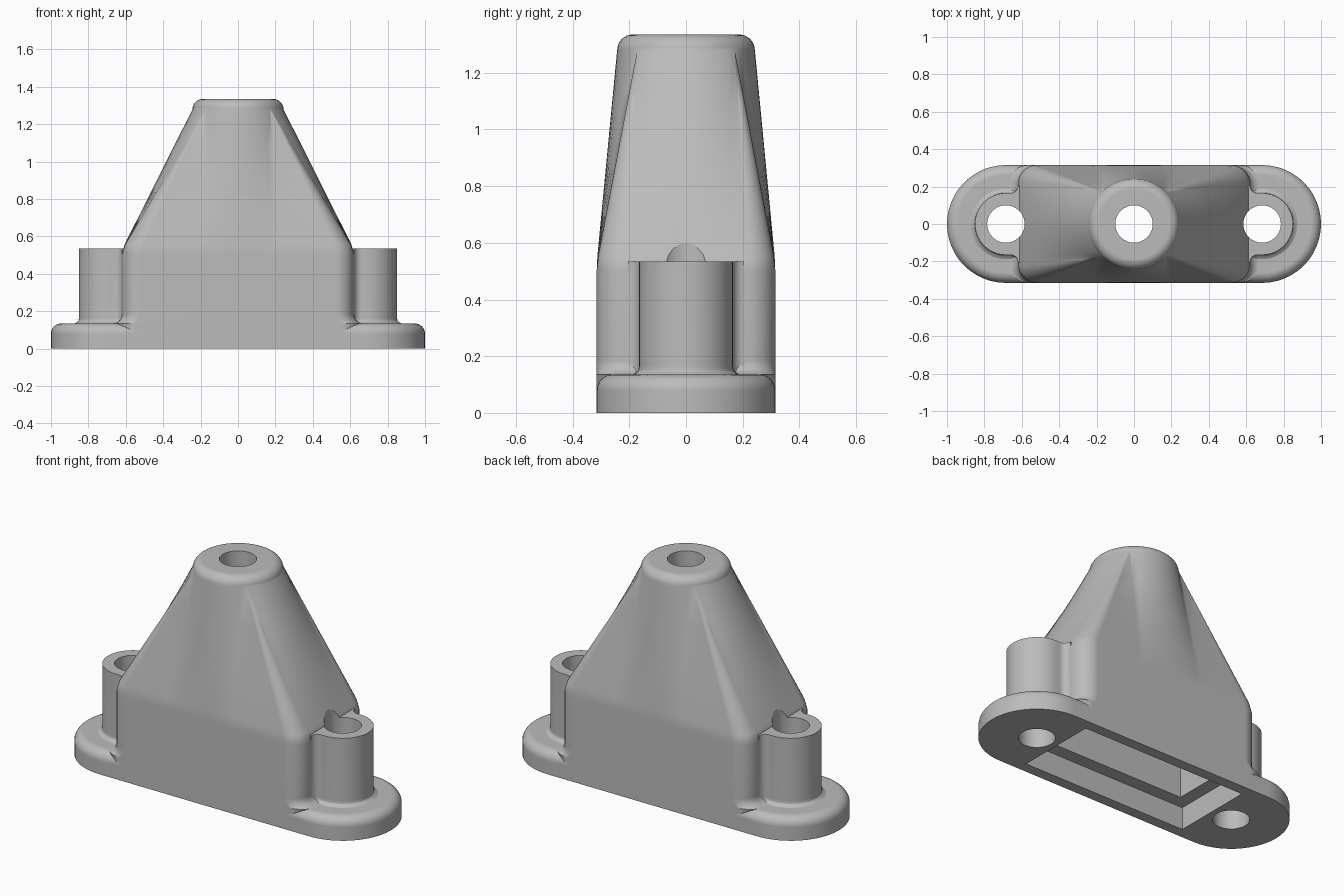
import bpy, bmesh
from math import sin, cos, pi, radians

if "Cube" in bpy.data.objects:
    bpy.data.objects.remove(bpy.data.objects["Cube"])

grey = bpy.data.materials.new("plain_grey")
grey.use_nodes = True
GREY = (0.5, 0.5, 0.5, 1)
grey.diffuse_color = GREY
grey.node_tree.nodes["Principled BSDF"].inputs["Base Color"].default_value = GREY


def loft(name, rings):
    """Closed solid through rings of equal point count, capped at both ends."""
    bm = bmesh.new()
    loops = [[bm.verts.new(p) for p in ring] for ring in rings]
    n = len(loops[0])
    for low, high in zip(loops, loops[1:]):
        for i in range(n):
            k = (i + 1) % n
            bm.faces.new((low[i], low[k], high[k], high[i]))
    bm.faces.new(loops[0][::-1])
    bm.faces.new(loops[-1])
    bmesh.ops.remove_doubles(bm, verts=bm.verts, dist=1e-5)
    bmesh.ops.recalc_face_normals(bm, faces=bm.faces)
    mesh = bpy.data.meshes.new(name)
    bm.to_mesh(mesh)
    bm.free()
    mesh.materials.append(grey)
    obj = bpy.data.objects.new(name, mesh)
    bpy.context.collection.objects.link(obj)
    return obj


def at(points, z):
    return [(x, y, z) for x, y in points]


def arc(cx, cy, r, a0, a1, n):
    return [(cx + r * cos(radians(a0 + (a1 - a0) * i / n)),
             cy + r * sin(radians(a0 + (a1 - a0) * i / n))) for i in range(n + 1)]


def box(name, hx, hy, z0, z1):
    outline = [(hx, hy), (-hx, hy), (-hx, -hy), (hx, -hy)]
    return loft(name, [at(outline, z0), at(outline, z1)])


def cylinder(name, x, r, z0, z1):
    outline = arc(x, 0, r, 0, 360, 48)[:-1]
    return loft(name, [at(outline, z0), at(outline, z1)])


def combine(target, other, operation):
    mod = target.modifiers.new(operation.lower(), 'BOOLEAN')
    mod.operation, mod.solver, mod.object = operation, 'EXACT', other
    bpy.context.view_layer.objects.active = target
    bpy.ops.object.modifier_apply(modifier=mod.name)
    bpy.data.objects.remove(other)


END = 0.685          # screw boss centre
WIDE = 0.315         # half width
FLOOR = 0.135        # flange thickness
STEPS = 8


# Flange: stadium with a rounded upper rim
def stadium(r):
    return arc(END, 0, r, -90, 90, 24) + arc(-END, 0, r, 90, 270, 24)


ROUND = 0.055
rings = [at(stadium(WIDE), 0)]
for i in range(STEPS + 1):
    a = pi / 2 * i / STEPS
    rings.append(at(stadium(WIDE - ROUND * (1 - cos(a))), FLOOR - ROUND * (1 - sin(a))))
mount = loft("mount_body", rings)

# Tower: rounded rectangle lofted to a circle; each entry pairs a wall point and a neck angle
HX, CORNER, SPLIT, N = 0.62, 0.1, 0.23, 6
pairs = [(HX, (WIDE - CORNER) * i / N, 45 * i / N) for i in range(N + 1)]
pairs += [(x, y, 45) for x, y in arc(HX - CORNER, WIDE - CORNER, CORNER, 0, 90, STEPS)[1:]]
pairs += [(SPLIT * (1 - i / N), WIDE, 45 + 45 * i / N) for i in range(N + 1)]


def full_turn(quarter):
    half = quarter + [(-x, y) for x, y in quarter[::-1]][1:]
    return half + [(-x, -y) for x, y in half][1:-1]


wall = full_turn([(x, y) for x, y, a in pairs])
unit = full_turn([(cos(radians(a)), sin(radians(a))) for x, y, a in pairs])
NECK, SHOULDER, NECK_Z, TIP = 0.243, 0.53, 1.28, 0.055

rings = [at(wall, 0.05)]
# Cove where the tower ends meet the flange
COVE = 0.05
for i in range(N + 1):
    a = pi / 2 * i / N
    grow = 1 + COVE * (1 - sin(a)) / HX
    rings.append([(x * grow, y, FLOOR + COVE * (1 - cos(a))) for x, y in wall])
rings.append(at(wall, SHOULDER - 0.025))
for t in (0.035, 0.25, 0.5, 0.75, 1):
    rings.append([(x + (u * NECK - x) * t, y + (v * NECK - y) * t,
                   SHOULDER + (NECK_Z - SHOULDER) * t)
                  for (x, y), (u, v) in zip(wall, unit)])
for i in range(1, STEPS + 1):
    a = pi / 2 * i / STEPS
    r = NECK - TIP * (1 - cos(a))
    rings.append([(u * r, v * r, NECK_Z + TIP * sin(a)) for u, v in unit])
combine(mount, loft("tower", rings), 'UNION')

# Screw bosses, blended into the tower ends and the flange
BOSS, BLEND = 0.165, 0.04
outline = arc(0, 0, BOSS, -90, 90, 24)
blend = arc(HX + BLEND - END, BOSS + BLEND, BLEND, -90, -180, N)
outline += blend + [(-0.13, BOSS + BLEND), (-0.13, -BOSS - BLEND)]
outline += [(x, -y) for x, y in blend[::-1]]
for side in (1, -1):
    rings = [[(side * (END + x * s), y * s, z) for x, y in outline]
             for s, z in ((1.14, 0.1), (1.14, FLOOR), (1.06, 0.142), (1.02, 0.15),
                          (1, 0.165), (1, 0.535))]
    combine(mount, loft("screw_boss", rings), 'UNION')

# Stepped pocket underneath, cable bore and screw holes
combine(mount, box("cover_recess", 0.55, 0.25, -0.1, FLOOR), 'DIFFERENCE')
combine(mount, box("cavity", 0.47, 0.17, 0.1, SHOULDER), 'DIFFERENCE')
combine(mount, cylinder("top_bore", 0, 0.1, 0.4, 1.5), 'DIFFERENCE')
for side in (1, -1):
    combine(mount, cylinder("screw_hole", side * END, 0.1, -0.1, 1), 'DIFFERENCE')

# Smooth shading with crisp edges
bpy.ops.object.select_all(action='DESELECT')
mount.select_set(True)
bpy.context.view_layer.objects.active = mount
bpy.ops.object.shade_smooth_by_angle(angle=radians(26))
normals = mount.modifiers.new("even_normals", 'WEIGHTED_NORMAL')
normals.keep_sharp = True
